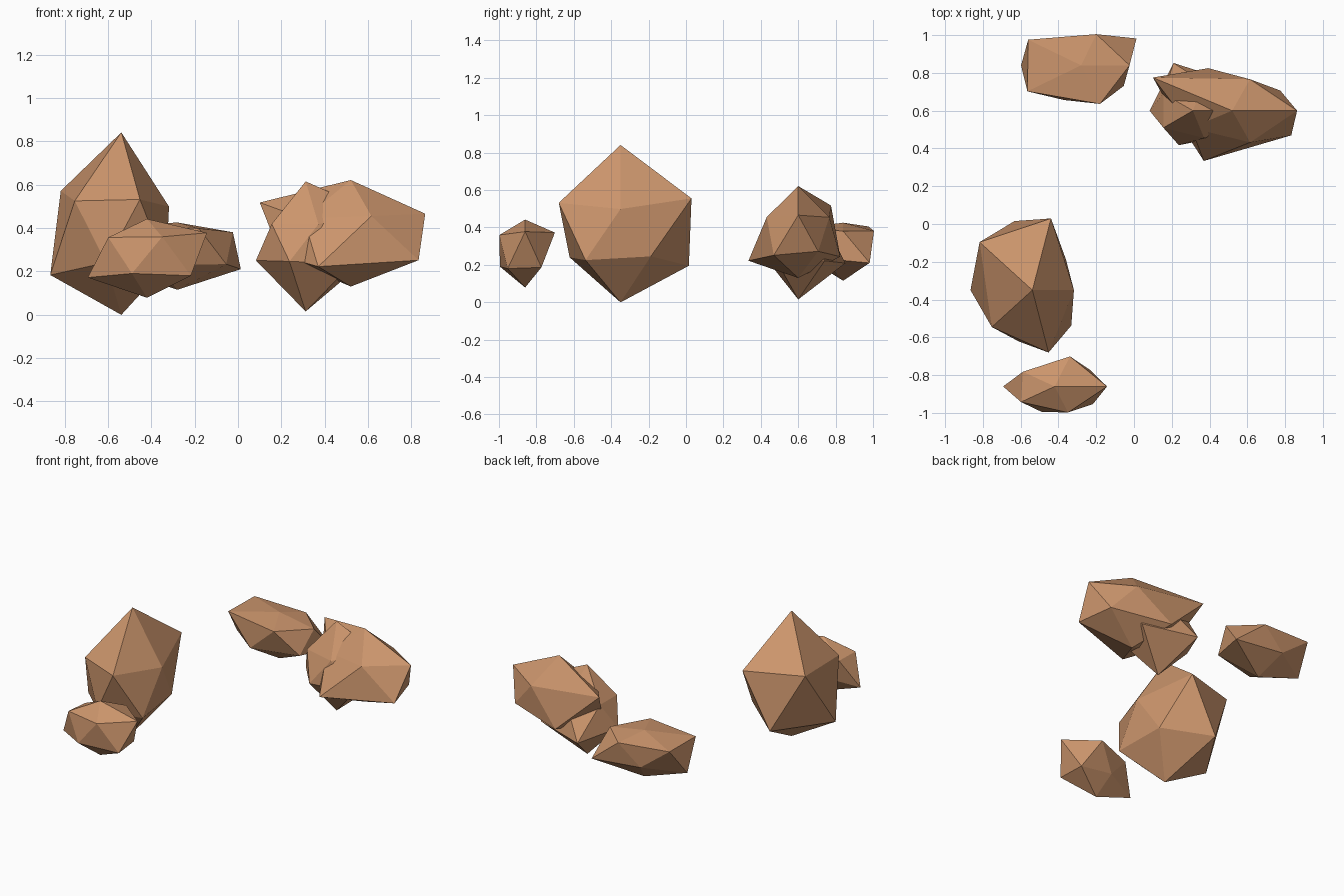
import bpy
import bmesh
from mathutils import Vector

if "Cube" in bpy.data.objects:
    bpy.data.objects.remove(bpy.data.objects["Cube"])

# Shared warm clay-brown stone material
stone = bpy.data.materials.new("brown_stone")
stone.diffuse_color = (0.6, 0.3, 0.15, 1)
stone.use_nodes = True
stone.node_tree.nodes["Principled BSDF"].inputs["Base Color"].default_value = stone.diffuse_color


def make_rock(name, centre, size, radial):
    """Icosahedron whose corners are pushed in or out, then stretched."""
    bm = bmesh.new()
    bmesh.ops.create_icosphere(bm, subdivisions=1, radius=1)
    # Order corners: bottom, lower ring, upper ring, top (each ring by angle)
    order = [(0, 0, -1), (.72, -.53, -.45), (-.28, -.85, -.45), (-.89, 0, -.45),
             (-.28, .85, -.45), (.72, .53, -.45), (.28, -.85, .45), (-.72, -.53, .45),
             (-.72, .53, .45), (.28, .85, .45), (.89, 0, .45), (0, 0, 1)]
    for v in bm.verts:
        i = max(range(12), key=lambda k: v.co.normalized().dot(Vector(order[k])))
        d = v.co.normalized() * radial[i]
        v.co = Vector(d[k] * size[k] for k in range(3))
    bmesh.ops.recalc_face_normals(bm, faces=bm.faces)
    mesh = bpy.data.meshes.new(name)
    bm.to_mesh(mesh)
    bm.free()
    mesh.materials.append(stone)
    rock = bpy.data.objects.new(name, mesh)
    rock.location = centre
    bpy.context.collection.objects.link(rock)


# Tall boulder on the left
make_rock("large_rock", (-.538, -.35, .372), (.33, .413, .38),
          (.98, .863, .775, 1.11, 1.04, .745, .94, .90, 1.17, 1.08, .745, 1.234))
# Small flat rock at the front
make_rock("front_rock", (-.42, -.86, .274), (.28, .178, .21),
          (.93, 1.0, .89, 1.09, .6, .93, .91, .88, .83, 1.05, 1.106, .80))
# Flat rock at the back
make_rock("back_rock", (-.28, .84, .31), (.3, .2, .165),
          (1.18, 1.04, 1.08, 1.185, .85, 1.35, 1.2, 1.31, 1.29, .97, .955, .70))
# Wide rock on the right
make_rock("right_rock", (.52, .6, .365), (.4, .23, .235),
          (1.0, 1.08, 1.36, .9, 1.15, .88, .86, .75, 1.45, .85, .96, 1.09))
# Pointed rock embedded in the right one
make_rock("embedded_rock", (.312, .6, .342), (.27, .215, .215),
          (1.52, 1.1, 1.0, .95, 1.38, 1.25, .79, .80, .80, .8, 1.34, 1.27))
